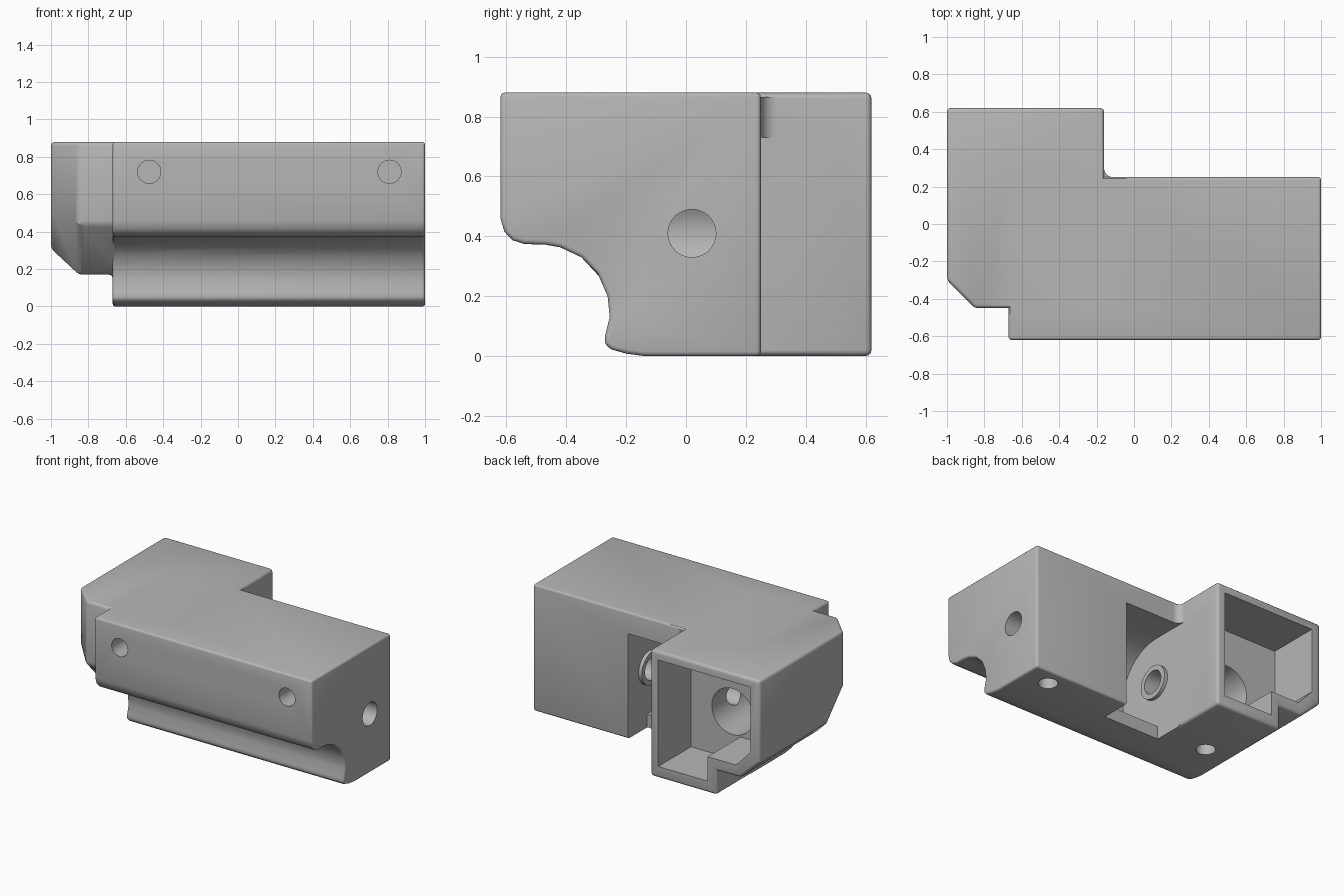
import bpy, bmesh
from math import sin, cos, pi
from mathutils import Vector

if "Cube" in bpy.data.objects:
    bpy.data.objects.remove(bpy.data.objects["Cube"], do_unlink=True)

grey = bpy.data.materials.new("mid_grey")
grey.use_nodes = True
grey.diffuse_color = (0.47, 0.47, 0.47, 1)
grey.node_tree.nodes["Principled BSDF"].inputs["Base Color"].default_value = (0.47, 0.47, 0.47, 1)


def prism(name, points, axis, start, end, planes=()):
    """Extrude a profile along an axis, then trim it by (point, normal) planes."""
    def place(p, t):
        return {"x": (t, p[0], p[1]), "y": (p[0], t, p[1]), "z": (p[0], p[1], t)}[axis]
    bm = bmesh.new()
    ends = [[bm.verts.new(place(p, t)) for p in points] for t in (start, end)]
    n = len(points)
    bm.faces.new(ends[0])
    bm.faces.new(ends[1])
    for i in range(n):
        j = (i + 1) % n
        bm.faces.new((ends[0][i], ends[0][j], ends[1][j], ends[1][i]))
    for point, normal in planes:
        geom = bm.verts[:] + bm.edges[:] + bm.faces[:]
        cut = bmesh.ops.bisect_plane(bm, geom=geom, plane_co=point, plane_no=normal, clear_outer=True)
        edges = [e for e in cut["geom_cut"] if isinstance(e, bmesh.types.BMEdge)]
        bmesh.ops.holes_fill(bm, edges=edges, sides=0)
    bmesh.ops.recalc_face_normals(bm, faces=bm.faces[:])
    mesh = bpy.data.meshes.new(name)
    bm.to_mesh(mesh)
    bm.free()
    mesh.materials.append(grey)
    obj = bpy.data.objects.new(name, mesh)
    bpy.context.collection.objects.link(obj)
    return obj


def arc(u, v, r, a0=0.0, a1=2 * pi, steps=32, closed=False):
    count = steps + 1 if closed else steps
    return [(u + r * cos(a0 + (a1 - a0) * i / steps), v + r * sin(a0 + (a1 - a0) * i / steps))
            for i in range(count)]


def apply_modifier(obj, kind, **settings):
    mod = obj.modifiers.new(kind, kind)
    for key, value in settings.items():
        setattr(mod, key, value)
    bpy.context.view_layer.objects.active = obj
    bpy.ops.object.modifier_apply(modifier=mod.name)


def round_edges(obj, width):
    apply_modifier(obj, "BEVEL", width=width, segments=3, limit_method="ANGLE", angle_limit=0.6)


def combine(obj, other, operation):
    other.hide_render = True
    apply_modifier(obj, "BOOLEAN", object=other, operation=operation, solver="EXACT")
    bpy.data.objects.remove(other, do_unlink=True)


# Long body with a scooped lower front
scoop = [(-.62, .88), (-.62, .46), (-.607, .415), (-.58, .387), (-.54, .374), (-.47, .372),
         (-.42, .363), (-.35, .33), (-.295, .275), (-.262, .2), (-.255, .13), (-.27, .07),
         (-.272, .04), (-.25, .022), (-.2, .008), (-.14, 0), (.25, 0), (.25, .88)]
body = prism("housing", scoop, "x", -.67, 1)
round_edges(body, .015)

# Side block with a stepped underside and chamfered front corner
outline = [(-1, .88), (-1, .31), (-.85, .17), (-.67, .17), (-.67, 0), (-.16, 0), (-.16, .88)]
corner = Vector((-.85, -.45, .44))
block = prism("side_block", outline, "y", -.45, .62, [
    (corner, Vector((-1, -1, 0))),
    (corner, Vector((0, -.27, -.25))),
    (corner, Vector((-.0555, -.0405, -.0375)))])
round_edges(block, .02)
combine(body, block, "UNION")

# Fillet between the block and the back of the body
fillet = [(-.18, .23), (-.11, .23)] + arc(-.11, .3, .05, 1.5 * pi, pi, 8, True) + [(-.18, .3)]
combine(body, prism("fillet", fillet, "z", .73, .865), "UNION")

# Wheel recess, open at the back and underneath
axle = (.02, .41)
recess = arc(*axle, .32, pi / 2, 1.5 * pi, 24, True) + [(.04, .09), (.04, -.1), (.5, -.1), (.5, .73)]
combine(body, prism("recess_cutter", recess, "x", -.16, .27), "DIFFERENCE")

# Rear pocket following the block outline
pocket = [(-.93, .82), (-.93, .37), (-.82, .25), (-.6, .25), (-.6, .08), (-.22, .08), (-.22, .82)]
combine(body, prism("pocket_cutter", pocket, "y", .26, .8), "DIFFERENCE")

# Raised rings around the axle on both recess walls
for a, b in ((-.19, -.135), (.245, .3)):
    combine(body, prism("axle_ring", arc(*axle, .115), "x", a, b), "UNION")

# Motor bore, axle hole, and screw holes in the front and underside
combine(body, prism("bore_cutter", arc(-.54, .41, .16), "y", -.15, .4), "DIFFERENCE")
combine(body, prism("axle_cutter", arc(*axle, .08), "x", -.54, 1.1), "DIFFERENCE")
for x in (-.475, .81):
    combine(body, prism("front_screw_cutter", arc(x, .72, .062), "y", -.8, -.27), "DIFFERENCE")
    combine(body, prism("base_screw_cutter", arc(x, .13, .062), "z", -.1, .2), "DIFFERENCE")

# Smooth the rounded surfaces, keep sharp edges
bpy.ops.object.select_all(action="DESELECT")
body.select_set(True)
bpy.context.view_layer.objects.active = body
bpy.ops.object.shade_smooth_by_angle(angle=.55)
